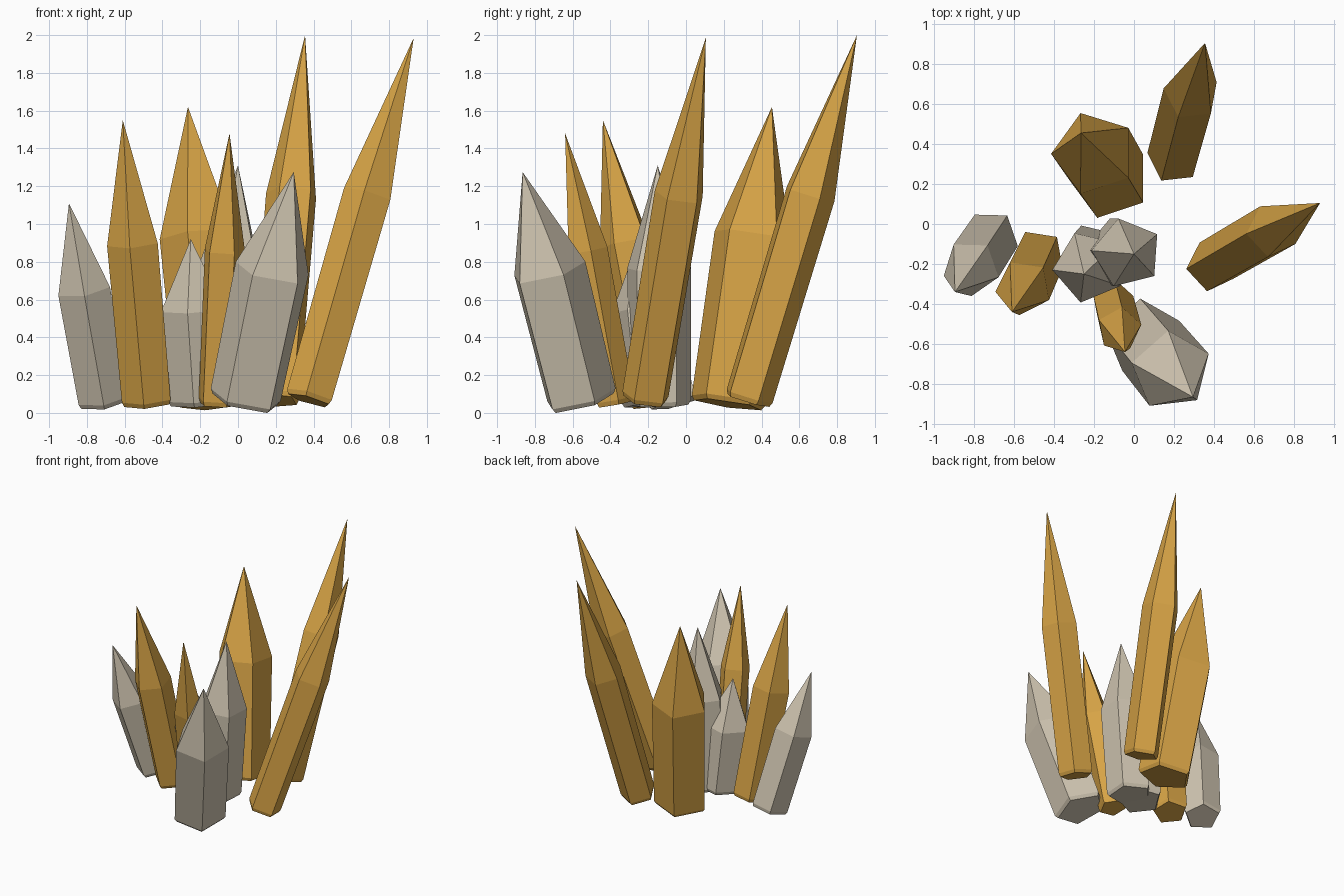
import bpy, bmesh, math
from mathutils import Vector

if "Cube" in bpy.data.objects:
    bpy.data.objects.remove(bpy.data.objects["Cube"])

SIDES = 5
SHOULDER = 0.56      # where the shaft ends and the point begins


def material(name, rgb):
    m = bpy.data.materials.new(name)
    m.diffuse_color = (*rgb, 1.0)
    m.use_nodes = True
    m.node_tree.nodes["Principled BSDF"].inputs["Base Color"].default_value = m.diffuse_color
    return m


gold = material("amber gold", (0.69, 0.375, 0.062))
stone = material("pale stone", (0.63, 0.56, 0.44))


def crystal(name, base, tip, radius, phase, mat):
    """Five-sided leaning shaft with a bevelled foot and a long point."""
    base, tip = Vector(base), Vector(tip)
    axis = (tip - base).normalized()
    u = Vector((1, 0, 0))
    u = (u - axis * u.dot(axis)).normalized()
    v = axis.cross(u)
    bm = bmesh.new()

    def ring(center, r):
        angles = [math.radians(phase + i * 360 / SIDES) for i in range(SIDES)]
        return [bm.verts.new(center + u * r * math.cos(a) + v * r * math.sin(a))
                for a in angles]

    rings = [ring(base - axis * 0.025, radius * 0.9),        # foot bevel
             ring(base, radius * 0.98),                      # base of shaft
             ring(base.lerp(tip, SHOULDER), radius * 1.02)]  # shoulder
    top = bm.verts.new(tip)
    bm.faces.new(rings[0][::-1])
    for i in range(SIDES):
        j = (i + 1) % SIDES
        for lo, hi in zip(rings, rings[1:]):
            bm.faces.new((lo[i], lo[j], hi[j], hi[i]))
        bm.faces.new((rings[-1][i], rings[-1][j], top))
    bmesh.ops.recalc_face_normals(bm, faces=bm.faces)
    mesh = bpy.data.meshes.new(name)
    bm.to_mesh(mesh)
    bm.free()
    mesh.materials.append(mat)
    bpy.context.collection.objects.link(bpy.data.objects.new(name, mesh))


# Gold crystals
crystal("gold_crystal_left", (-.48, -.16, .07), (-.61, -.44, 1.55), .14, 190, gold)
crystal("gold_crystal_middle", (-.12, .225, .07), (-.265, .455, 1.62), .21, 180, gold)
crystal("gold_crystal_small", (-.11, -.38, .07), (-.045, -.64, 1.48), .11, 11, gold)
crystal("gold_crystal_back", (.20, .33, .09), (.355, .905, 2.0), .138, 170, gold)
crystal("gold_crystal_right", (.385, -.21, .09), (.93, .105, 1.985), .133, 189, gold)

# Pale crystals
crystal("pale_crystal_left", (-.713, -.065, .075), (-.895, -.34, 1.11), .143, 199, stone)
crystal("pale_crystal_short", (-.195, -.17, .07), (-.25, -.25, .92), .18, 185, stone)
crystal("pale_crystal_centre", (-.08, -.14, .065), (0, -.15, 1.31), .175, 176, stone)
crystal("pale_crystal_front", (.045, -.565, .08), (.295, -.865, 1.275), .203, 166, stone)
